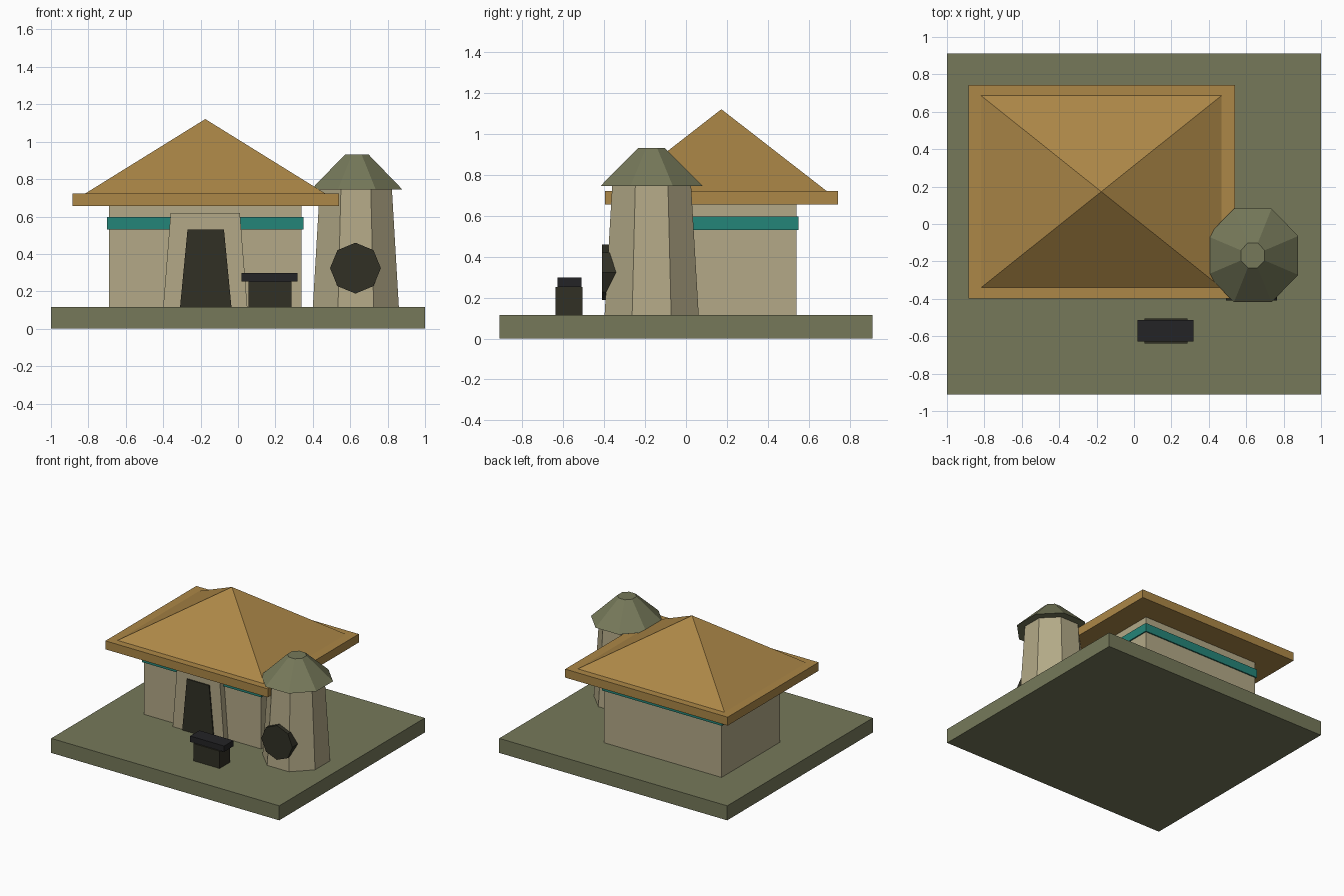
import bpy, bmesh, math
from mathutils import Matrix

cube = bpy.data.objects.get("Cube")
if cube:
    bpy.data.objects.remove(cube, do_unlink=True)


def material(name, r, g, b):
    """Flat material from 0-255 display values, stored as linear."""
    lin = [((c / 255 + 0.055) / 1.055) ** 2.4 for c in (r, g, b)] + [1]
    m = bpy.data.materials.new(name)
    m.use_nodes = True
    m.diffuse_color = lin
    m.node_tree.nodes["Principled BSDF"].inputs["Base Color"].default_value = lin
    return m


stone = material("sand_stone", 179, 169, 135)
thatch = material("ochre_roof", 172, 135, 71)
moss = material("moss_green", 118, 121, 90)
teal = material("teal_trim", 36, 133, 120)
dark = material("dark_opening", 49, 48, 37)
black = material("charcoal", 36, 36, 38)


def finish(name, bm, mat):
    bmesh.ops.recalc_face_normals(bm, faces=bm.faces)
    mesh = bpy.data.meshes.new(name)
    bm.to_mesh(mesh)
    bm.free()
    mesh.materials.append(mat)
    obj = bpy.data.objects.new(name, mesh)
    bpy.context.collection.objects.link(obj)
    return obj


def block(name, mat, x, y, z, taper=0):
    """Box between (min, max) ranges; taper pulls in the top's x sides."""
    bm = bmesh.new()
    bmesh.ops.create_cube(bm, size=1)
    for v in bm.verts:
        top = v.co.z > 0
        side = v.co.x * 2
        v.co = [(r[0] + r[1]) / 2 + c * (r[1] - r[0])
                for r, c in zip((x, y, z), v.co)]
        if top:
            v.co.x -= side * taper
    return finish(name, bm, mat)


def prism(name, mat, centre, sides, low, high, depth, turn=0, tilt=0, stretch=(1, 1, 1)):
    """Cone or prism with radii low and high, centred at a point."""
    bm = bmesh.new()
    place = (Matrix.Translation(centre) @ Matrix.Rotation(tilt, 4, 'X')
             @ Matrix.Diagonal((*stretch, 1)) @ Matrix.Rotation(turn, 4, 'Z'))
    bmesh.ops.create_cone(bm, cap_ends=True, segments=sides, radius1=low,
                          radius2=high, depth=depth, matrix=place)
    bmesh.ops.remove_doubles(bm, verts=bm.verts, dist=0.0001)
    return finish(name, bm, mat)


GROUND = 0.115

# Ground slab
block("ground_slab", moss, (-1, 1), (-0.912, 0.912), (0, GROUND))

# House
block("house_walls", stone, (-0.69, 0.34), (-0.195, 0.54), (GROUND, 0.66))
block("wall_band", teal, (-0.70, 0.35), (-0.205, 0.55), (0.53, 0.597))
block("roof_eaves", thatch, (-0.885, 0.54), (-0.397, 0.742), (0.655, 0.722))
prism("roof_pyramid", thatch, (-0.175, 0.173, 0.921), 4, math.sqrt(0.5), 0, 0.4,
      turn=math.pi / 4, stretch=(1.29, 1.03, 1))

# Doorway
block("door_surround", stone, (-0.40, 0.05), (-0.247, -0.15), (GROUND, 0.62), 0.04)
block("door_opening", dark, (-0.31, -0.035), (-0.256, -0.247), (GROUND, 0.53), 0.04)

# Octagonal tower with flat sides to the front
TX, TY = 0.63, -0.168
corner = 1 / math.cos(math.pi / 8)
prism("tower_body", stone, (TX, TY, 0.43), 8, 0.23 * corner, 0.193 * corner, 0.63,
      turn=math.pi / 8)
prism("tower_roof", moss, (TX + 0.005, TY, 0.838), 8, 0.243 * corner, 0.064 * corner, 0.185,
      turn=math.pi / 8, stretch=(1, 1.03, 1))
prism("tower_window", dark, (TX - 0.002, -0.365, 0.324), 8, 0.136, 0.136, 0.09,
      tilt=math.pi / 2)

# Small pedestal in front
block("pedestal_base", dark, (0.055, 0.285), (-0.638, -0.506), (GROUND, 0.252))
block("pedestal_top", black, (0.02, 0.318), (-0.628, -0.512), (0.252, 0.298))
